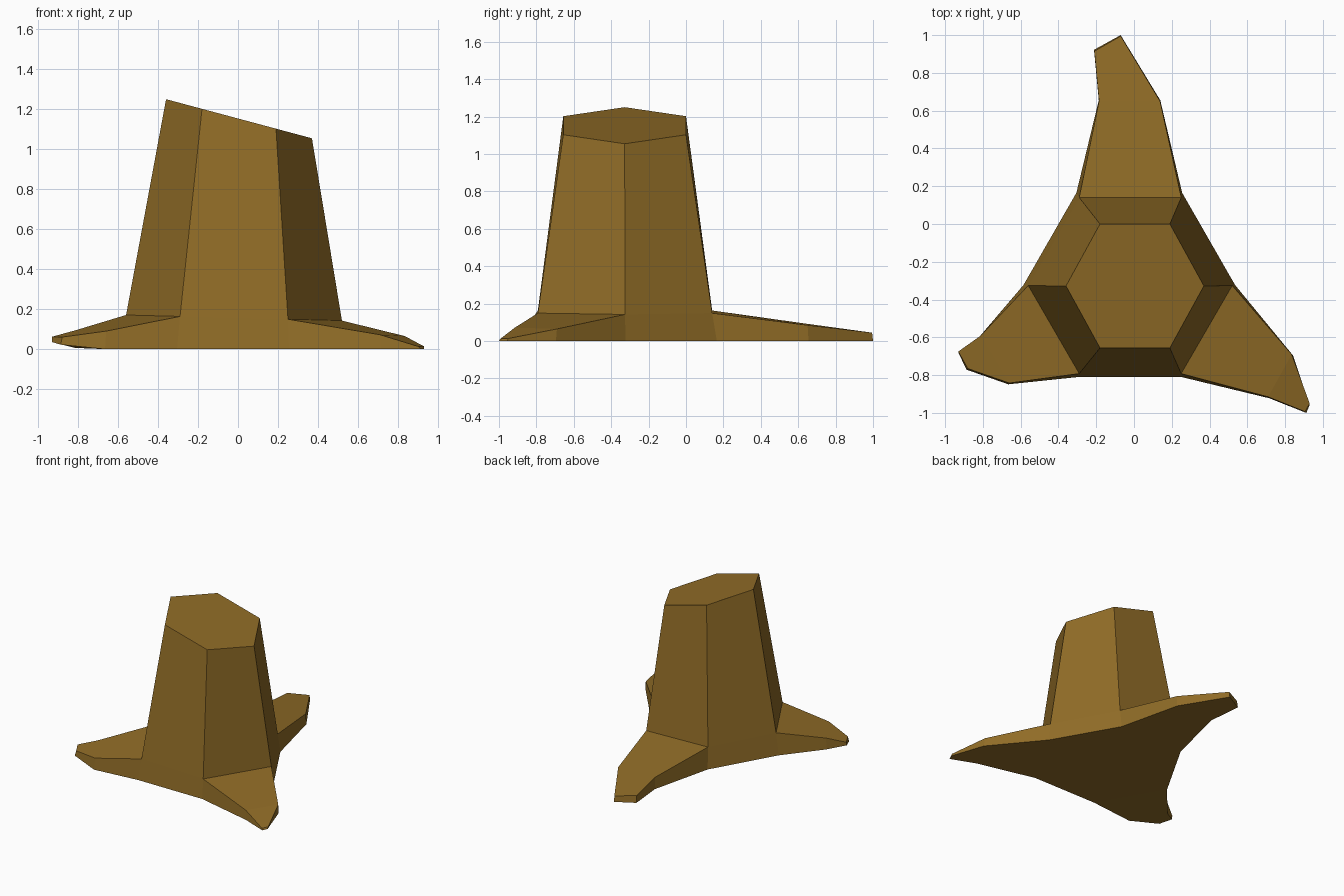
import bpy, bmesh

if "Cube" in bpy.data.objects:
    bpy.data.objects.remove(bpy.data.objects["Cube"])

bark = bpy.data.materials.new("brown bark")
bark.diffuse_color = (0.28, 0.15, 0.02, 1)
bark.use_nodes = True
bark.node_tree.nodes["Principled BSDF"].inputs["Base Color"].default_value = bark.diffuse_color

bm = bmesh.new()


def hexagon(cx, cy, rx, half, ry, z0, slope):
    """Ring of six vertices from the left corner round the back, on a tilted plane."""
    pts = [(-rx, 0), (-half, ry), (half, ry), (rx, 0), (half, -ry), (-half, -ry)]
    return [bm.verts.new((cx + x, cy + y, z0 + slope * (cx + x))) for x, y in pts]


# Trunk: slanted cut, flare line and ground outline
top = hexagon(0.005, -0.328, 0.365, 0.185, 0.328, 1.154, -0.268)
mid = hexagon(-0.02, -0.326, 0.54, 0.27, 0.466, 0.156, -0.026)
base = hexagon(-0.025, -0.323, 0.56, 0.28, 0.488, 0, 0)
bm.faces.new(top)
bm.faces.new(base)
for i in range(6):
    j = (i + 1) % 6
    bm.faces.new((top[i], top[j], mid[j], mid[i]))
    if i % 2 == 0:
        bm.faces.new((mid[i], mid[j], base[j], base[i]))


def root(edge, pts):
    """Tapering root from one flare edge; each point is x, y, upper z, lower z."""
    i, j = edge, (edge + 1) % 6
    length = 1.008  # underside spreads slightly wider
    up = [bm.verts.new((x, y, zu)) for x, y, zu, zl in pts]
    low = [bm.verts.new((max(-0.93, min(0.93, x * length)),
                         max(-1, min(1, y * length)), zl)) for x, y, zu, zl in pts]
    for ring, h in ((up, mid), (low, base)):
        bm.faces.new((h[i], ring[0], ring[3], h[j]))
        bm.faces.new(ring)
    a = [mid[i]] + up + [mid[j]]
    b = [base[i]] + low + [base[j]]
    for k in range(5):
        bm.faces.new((a[k], a[k + 1], b[k + 1], b[k]))


# Three roots: back, front right, front left (tip lifted)
root(1, [(-0.185, 0.65, 0.092, 0), (-0.21, 0.915, 0.055, 0),
         (-0.07, 0.995, 0.045, 0), (0.138, 0.65, 0.085, 0)])
root(3, [(0.835, -0.69, 0.065, 0), (0.93, -0.95, 0.014, 0),
         (0.905, -0.993, 0.012, 0), (0.71, -0.915, 0.072, 0)])
root(5, [(-0.66, -0.842, 0.09, 0), (-0.88, -0.765, 0.06, 0.022),
         (-0.93, -0.675, 0.062, 0.035), (-0.81, -0.59, 0.095, 0.006)])

bmesh.ops.recalc_face_normals(bm, faces=bm.faces)
mesh = bpy.data.meshes.new("tree_stump")
bm.to_mesh(mesh)
bm.free()
mesh.materials.append(bark)
bpy.context.collection.objects.link(bpy.data.objects.new("tree_stump", mesh))
